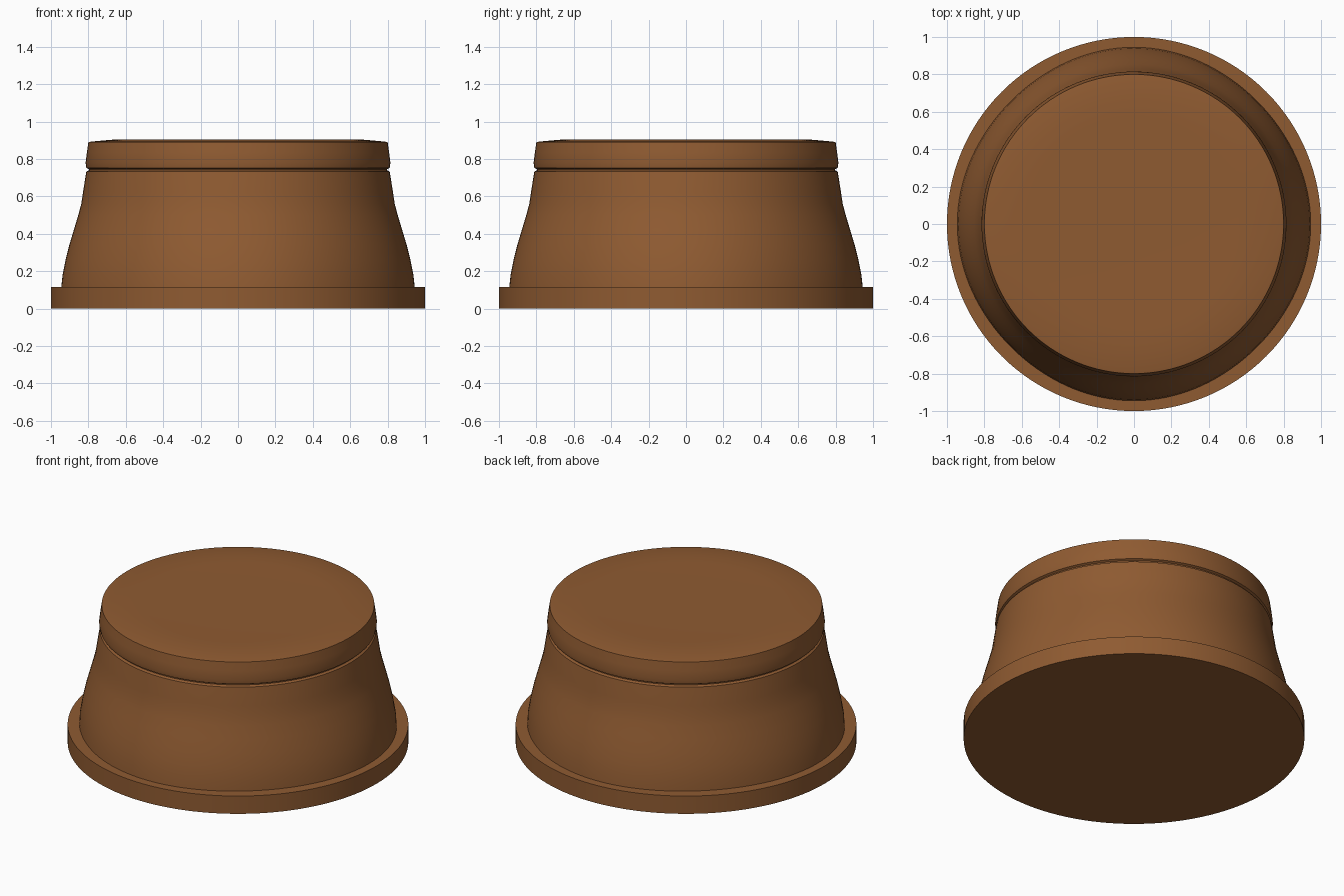
import bpy, bmesh, math

if "Cube" in bpy.data.objects:
    bpy.data.objects.remove(bpy.data.objects["Cube"])

SEGMENTS = 128

brown = bpy.data.materials.new("warm_brown")
brown.diffuse_color = (0.275, 0.104, 0.031, 1.0)
brown.use_nodes = True
brown.node_tree.nodes["Principled BSDF"].inputs["Base Color"].default_value = brown.diffuse_color


def lathe(name, profile, wobble=lambda z: 0.0):
    """Revolve (radius, height) points, with an optional four-lobed swell."""
    bm = bmesh.new()
    rings = []
    for r, z in profile:
        ring = []
        for i in range(SEGMENTS):
            a = 2 * math.pi * i / SEGMENTS
            rr = r * (1 + wobble(z) * (math.cos(4 * a) - 1))
            ring.append(bm.verts.new((rr * math.cos(a), rr * math.sin(a), z)))
        rings.append(ring)
    for low, high in zip(rings, rings[1:]):
        for i in range(SEGMENTS):
            j = (i + 1) % SEGMENTS
            bm.faces.new((low[i], low[j], high[j], high[i]))
    bm.faces.new(list(reversed(rings[0])))
    bm.faces.new(rings[-1])
    mesh = bpy.data.meshes.new(name)
    bm.to_mesh(mesh)
    bm.free()
    mesh.materials.append(brown)
    obj = bpy.data.objects.new(name, mesh)
    bpy.context.collection.objects.link(obj)
    bpy.ops.object.select_all(action='DESELECT')
    obj.select_set(True)
    bpy.context.view_layer.objects.active = obj
    bpy.ops.object.shade_smooth_by_angle(angle=math.radians(35))
    return obj


# Flat round plate at the bottom
lathe("base_plate", [(1.0, 0.0), (1.0, 0.115)])

# Flared body, slightly squared toward its foot, with the rim band,
# the groove below it and the gently raised top
lathe("flared_body", [
    (0.945, 0.115), (0.938, 0.18), (0.922, 0.26), (0.902, 0.34),
    (0.878, 0.42), (0.854, 0.50), (0.838, 0.56), (0.829, 0.62),
    (0.818, 0.69), (0.811, 0.732), (0.797, 0.740), (0.798, 0.746),
    (0.811, 0.753), (0.815, 0.78), (0.808, 0.835), (0.800, 0.890),
    (0.785, 0.893), (0.720, 0.899), (0.650, 0.905), (0.560, 0.904),
    (0.300, 0.902),
], wobble=lambda z: 0.008 * max(0.0, 1 - (z - 0.115) / 0.45))
